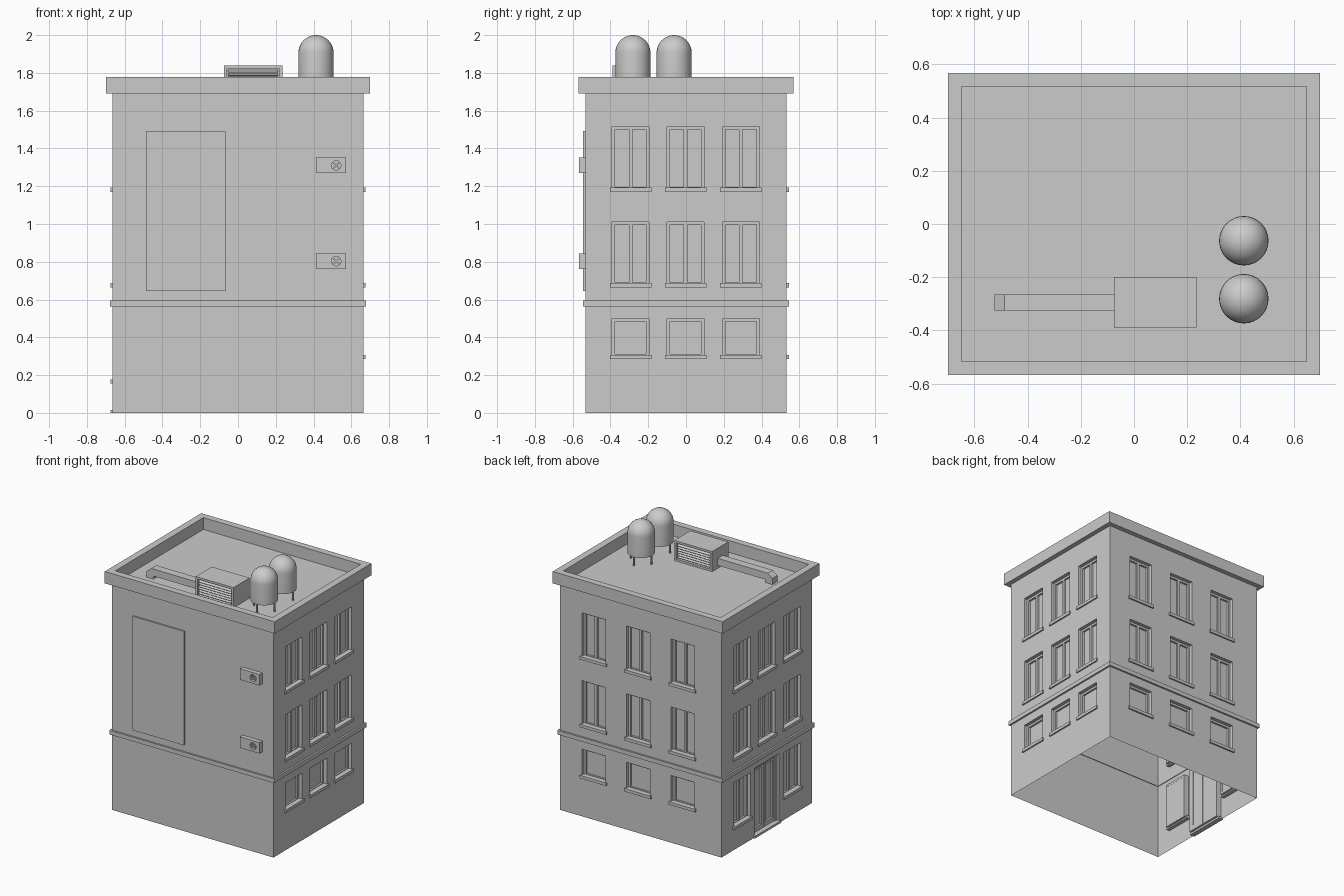
import bpy, bmesh
from math import pi, sin, cos, radians
from mathutils import Matrix, Vector

if "Cube" in bpy.data.objects:
    bpy.data.objects.remove(bpy.data.objects["Cube"])

HX, HY, WALL_TOP = 0.665, 0.533, 1.69
DEPTH = 0.04  # window recess


def box(bm, x0, x1, y0, y1, z0, z1, m=Matrix()):
    size = Matrix.Diagonal((x1 - x0, y1 - y0, z1 - z0, 1))
    mid = Matrix.Translation(((x0 + x1) / 2, (y0 + y1) / 2, (z0 + z1) / 2))
    return bmesh.ops.create_cube(bm, size=1, matrix=m @ mid @ size)["verts"]


def finish(name, bm):
    bmesh.ops.recalc_face_normals(bm, faces=bm.faces)
    me = bpy.data.meshes.new(name)
    bm.to_mesh(me)
    bm.free()
    ob = bpy.data.objects.new(name, me)
    bpy.context.collection.objects.link(ob)
    return ob


def boxes(name, *dims):
    bm = bmesh.new()
    for d in dims:
        box(bm, *d)
    return finish(name, bm)


def cut(ob, cutter):
    mod = ob.modifiers.new("cut", "BOOLEAN")
    mod.object, mod.operation, mod.solver = cutter, "DIFFERENCE", "EXACT"
    bpy.context.view_layer.objects.active = ob
    bpy.ops.object.modifier_apply(modifier=mod.name)
    bpy.data.objects.remove(cutter)


# Window layout per side: rotation, wall distance, column centres,
# ground-floor opening heights (local x along the wall, local -y outward)
UPPER = [(0.675, 1.01), (1.18, 1.515)]
SIDES = {
    "right": (90, HX, (-0.293, -0.002, 0.29), (0.295, 0.50)),
    "back": (180, HY, (-0.387, -0.02, 0.347), (0.295, 0.50)),
    "left": (-90, HX, (-0.29, 0.0, 0.30), (0.165, 0.50)),
}
HALF = 0.098
DOOR = (-0.145, 0.145, 0.015, 0.515)

cutters = bmesh.new()
for side, (angle, dist, cols, ground) in SIDES.items():
    m = Matrix.Rotation(radians(angle), 4, "Z")
    frames, sills = bmesh.new(), bmesh.new()
    for i, c in enumerate(cols):
        for z0, z1 in [ground] + UPPER:
            if side == "left" and i == 1 and z0 == ground[0]:
                continue  # the door takes this bay
            a, b = c - HALF, c + HALF
            f0, f1 = -dist + DEPTH - 0.014, -dist + DEPTH + 0.001
            box(cutters, a, b, -dist - 0.05, -dist + DEPTH, z0, z1, m)
            t = 0.016
            box(frames, a, a + t, f0, f1, z0, z1, m)
            box(frames, b - t, b, f0, f1, z0, z1, m)
            box(frames, a + t, b - t, f0, f1, z1 - t, z1, m)
            box(frames, a + t, b - t, f0, f1, z0, z0 + t, m)
            if z1 - z0 > 0.25:  # tall windows have a central mullion
                box(frames, c - 0.01, c + 0.01, f0, f1, z0 + t, z1 - t, m)
            box(sills, a - 0.012, b + 0.012, -dist - 0.011, -dist + DEPTH - 0.014,
                z0 - 0.01, z0 + 0.012, m)
    finish(side + "_window_frames", frames)
    finish(side + "_window_sills", sills)

# Double entrance door on the left side
m = Matrix.Rotation(radians(-90), 4, "Z")
a, b, z0, z1 = DOOR
box(cutters, a, b, -HX - 0.05, -HX + DEPTH, z0, z1, m)
door = bmesh.new()
f0, f1 = -HX + DEPTH - 0.014, -HX + DEPTH + 0.001
for u in (a, b - 0.02):
    box(door, u, u + 0.02, f0 - 0.008, f1, z0, z1, m)
box(door, a + 0.02, b - 0.02, f0 - 0.008, f1, z1 - 0.02, z1, m)
for l, r in ((a + 0.02, -0.002), (0.002, b - 0.02)):
    box(door, l, l + 0.02, f0, f1, z0, z1 - 0.02, m)
    box(door, r - 0.02, r, f0, f1, z0, z1 - 0.02, m)
    for lo, hi in ((z0, z0 + 0.035), (z1 - 0.04, z1 - 0.02)):
        box(door, l + 0.02, r - 0.02, f0, f1, lo, hi, m)
finish("entrance_door", door)
doorstep = bmesh.new()
box(doorstep, a - 0.01, b + 0.01, -HX - 0.011, -HX + DEPTH - 0.014, 0, 0.016, m)
finish("doorstep", doorstep)

# Main walls and roof deck, an open-bottomed shell
walls = boxes("building_walls", (-HX, HX, -HY, HY, 0, WALL_TOP))
cut(walls, finish("opening_cutter", cutters))
bm = bmesh.new()
bm.from_mesh(walls.data)
under = [f for f in bm.faces if all(v.co.z < 0.001 for v in f.verts)]
bmesh.ops.delete(bm, geom=under, context="FACES")
bm.to_mesh(walls.data)
bm.free()


def ring(name, ox, oy, ix, iy, z0, z1):
    # Rectangular ring swept around the building
    bm = bmesh.new()
    loops = [[bm.verts.new((sx * x, sy * y, z)) for sx, sy in
              ((-1, -1), (1, -1), (1, 1), (-1, 1))]
             for x, y, z in ((ox, oy, z0), (ox, oy, z1), (ix, iy, z1), (ix, iy, z0))]
    for k in range(4):
        p, q = loops[k], loops[(k + 1) % 4]
        for i in range(4):
            j = (i + 1) % 4
            bm.faces.new((p[i], p[j], q[j], q[i]))
    return finish(name, bm)


ring("roof_parapet", 0.70, 0.568, 0.648, 0.518, WALL_TOP, 1.778)
ring("floor_band", 0.678, 0.546, HX - 0.005, HY - 0.005, 0.563, 0.594)

# Blank sign panel on the front
boxes("sign_panel", (-0.488, -0.065, -HY - 0.012, -HY, 0.645, 1.493))

# Wall-mounted cooling units with round fan openings
for n, z in (("upper", 1.31), ("lower", 0.803)):
    yf = -HY - 0.033
    unit = boxes(n + "_wall_unit", (0.412, 0.573, yf, -HY, z - 0.041, z + 0.041))
    bm = bmesh.new()
    bmesh.ops.create_cone(bm, cap_ends=True, segments=20, radius1=0.025, radius2=0.025,
                          depth=0.04, matrix=Matrix.Translation((0.52, yf, z))
                          @ Matrix.Rotation(pi / 2, 4, "X"))
    cut(unit, finish("fan_cutter", bm))
    bm = bmesh.new()
    for k in range(2):
        m = Matrix.Translation((0.52, yf, z)) @ Matrix.Rotation(pi / 4 + k * pi / 2, 4, "Y")
        box(bm, -0.025, 0.025, 0.008, 0.012, -0.004, 0.004, m)
    finish(n + "_fan_blades", bm)

# Rooftop ventilation unit: louvred recesses on front and back
bm = bmesh.new()
box(bm, -0.075, 0.236, -0.39, -0.20, WALL_TOP, 1.84)
bm.normal_update()
ends = [f for f in bm.faces if abs(f.normal.y) > 0.9]
bmesh.ops.inset_individual(bm, faces=ends, thickness=0.022)
bmesh.ops.inset_individual(bm, faces=ends, thickness=0.001, depth=-0.02)
finish("roof_unit", bm)
bm = bmesh.new()
for y, tilt in ((-0.38, 0.6), (-0.21, -0.6)):
    for k in range(6):
        m = Matrix.Translation((0.08, y, 1.721 + k * 0.0175)) @ Matrix.Rotation(tilt, 4, "X")
        box(bm, -0.133, 0.133, -0.009, 0.009, -0.002, 0.002, m)
finish("roof_unit_louvres", bm)

# Duct with a chamfered elbow turning down into the roof
bm = bmesh.new()
profile = [(-0.07, 1.765), (-0.487, 1.765), (-0.525, 1.735), (-0.525, WALL_TOP),
           (-0.47, WALL_TOP), (-0.47, 1.712), (-0.07, 1.712)]
face = bm.faces.new([bm.verts.new((x, -0.325, z)) for x, z in profile])
ext = bmesh.ops.extrude_face_region(bm, geom=[face])["geom"]
bmesh.ops.translate(bm, vec=(0, 0.06, 0),
                    verts=[v for v in ext if isinstance(v, bmesh.types.BMVert)])
finish("roof_duct", bm)

# Two domed water tanks on four thin legs
R = 0.093
for n, y in (("front", -0.281), ("rear", -0.063)):
    bm = bmesh.new()
    pts = [(0, 1.757), (R, 1.757)]
    pts += [(R * cos(k * pi / 16), 1.907 + R * sin(k * pi / 16)) for k in range(9)]
    vs = [bm.verts.new((0.413 + r, y, z)) for r, z in pts]
    es = [bm.edges.new(e) for e in zip(vs, vs[1:])]
    bmesh.ops.spin(bm, geom=vs + es, cent=(0.413, y, 0), axis=(0, 0, 1),
                   angle=2 * pi, steps=32)
    bmesh.ops.remove_doubles(bm, verts=bm.verts, dist=0.0005)
    tank = finish(n + "_water_tank", bm)
    bpy.ops.object.select_all(action="DESELECT")
    tank.select_set(True)
    bpy.context.view_layer.objects.active = tank
    bpy.ops.object.shade_smooth_by_angle(angle=radians(40))
    legs = bmesh.new()
    for k in range(4):
        p = Vector((0.413 + 0.085 * cos(k * pi / 2), y + 0.085 * sin(k * pi / 2), 1.74))
        bmesh.ops.create_cone(legs, cap_ends=True, segments=8, radius1=0.006,
                              radius2=0.006, depth=0.1, matrix=Matrix.Translation(p))
    finish(n + "_tank_legs", legs)
